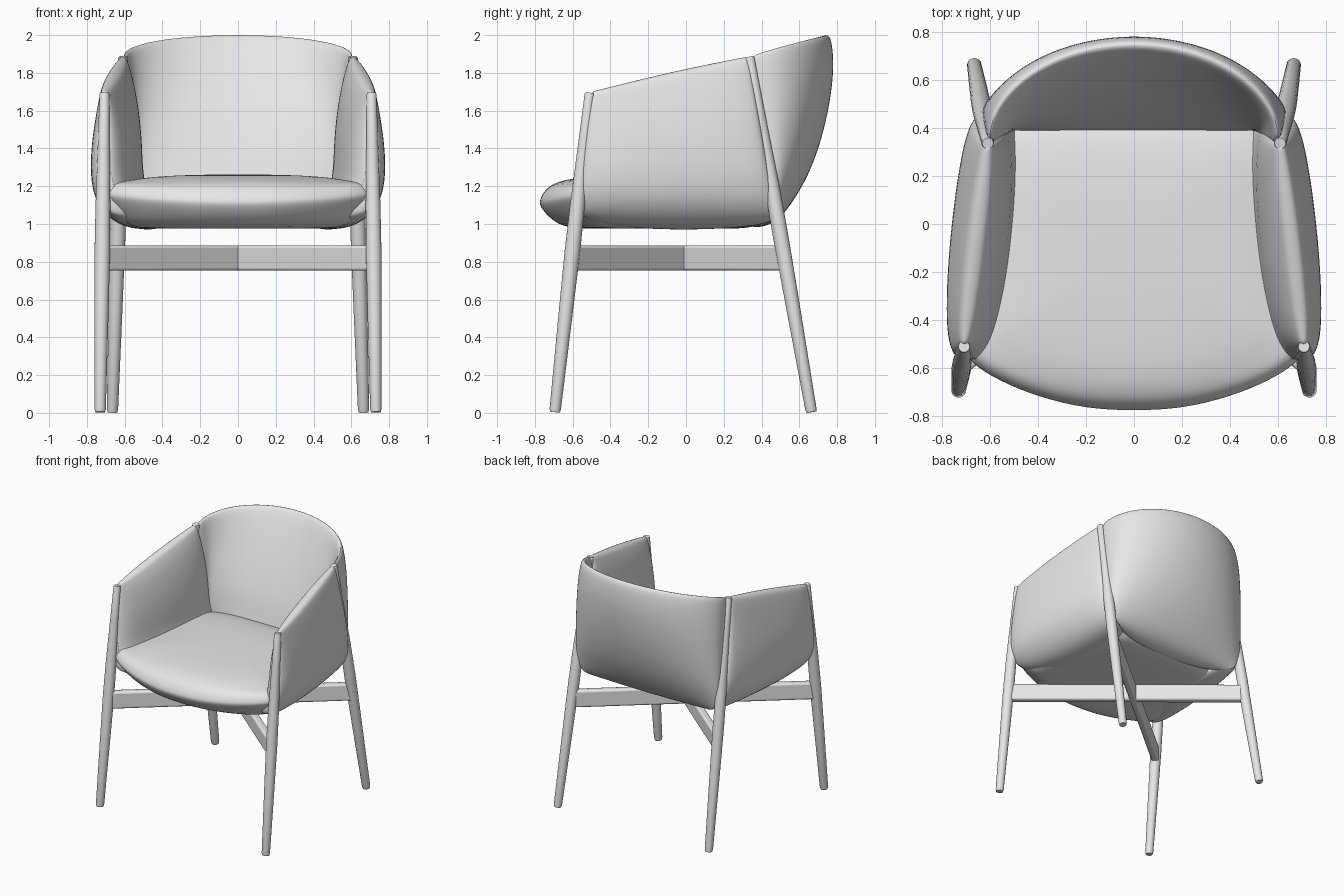
import bpy, bmesh
from math import sin, cos, pi, radians
from mathutils import Vector

if "Cube" in bpy.data.objects:
    bpy.data.objects.remove(bpy.data.objects["Cube"])

grey = bpy.data.materials.new("light grey")
grey.use_nodes = True
GREY = (0.8, 0.8, 0.8, 1)
grey.diffuse_color = GREY
grey.node_tree.nodes["Principled BSDF"].inputs["Base Color"].default_value = GREY


def lerp(a, b, t):
    return a + (b - a) * t


def loft(name, rings, smooth=0, angle=40):
    """Skin a list of closed rings and cap both ends."""
    bm = bmesh.new()
    loops = [[bm.verts.new(p) for p in ring] for ring in rings]
    for a, b in zip(loops, loops[1:]):
        for i in range(len(a)):
            j = (i + 1) % len(a)
            bm.faces.new((a[i], a[j], b[j], b[i]))
    bm.faces.new(loops[0])
    bm.faces.new(loops[-1])
    bmesh.ops.recalc_face_normals(bm, faces=bm.faces)
    mesh = bpy.data.meshes.new(name)
    bm.to_mesh(mesh)
    bm.free()
    mesh.materials.append(grey)
    obj = bpy.data.objects.new(name, mesh)
    bpy.context.collection.objects.link(obj)
    if smooth:
        sub = obj.modifiers.new("Subdivision", "SUBSURF")
        sub.levels = sub.render_levels = smooth
    bpy.ops.object.select_all(action="DESELECT")
    obj.select_set(True)
    bpy.context.view_layer.objects.active = obj
    bpy.ops.object.shade_smooth_by_angle(angle=radians(angle))
    return obj


# Leg centre lines on the +x side
FRONT = Vector((0.73, -0.694, 0.004)), Vector((0.707, -0.51, 1.695))
REAR = Vector((0.665, 0.664, 0.004)), Vector((0.608, 0.335, 1.885))


def leg_at(leg, z):
    return leg[0].lerp(leg[1], z / leg[1].z)


# Tapered round legs
LEG_PROFILE = [(0, 0.026), (0.01, 0.03), (0.3, 0.037), (0.5, 0.041),
               (0.65, 0.039), (0.85, 0.031), (0.995, 0.026), (1, 0.023)]
for side, side_name in ((1, "left"), (-1, "right")):
    for leg, end in ((FRONT, "front"), (REAR, "rear")):
        axis = (leg[1] - leg[0]).normalized()
        out = Vector((0, 1, 0)).cross(axis).normalized()
        back = axis.cross(out)
        rings = []
        for t, r in LEG_PROFILE:
            ring = [leg[0].lerp(leg[1], t) + (out * cos(k * pi / 10) + back * sin(k * pi / 10)) * r
                    for k in range(20)]
            rings.append([(side * p.x, p.y, max(p.z, 0)) for p in ring])
        loft(f"{end}_{side_name}_leg", rings)

# Crossed stretchers between opposite legs
for side, name in ((1, "stretcher_a"), (-1, "stretcher_b")):
    a, b = leg_at(FRONT, 0.818), leg_at(REAR, 0.818)
    a.x *= side
    b.x *= -side
    across = (b - a).cross(Vector((0, 0, 1))).normalized() * 0.027
    up = Vector((0, 0, 0.067))
    bar = loft(name, [[p + across + up, p - across + up, p - across - up, p + across - up]
                      for p in (a, b)])
    bevel = bar.modifiers.new("Bevel", "BEVEL")
    bevel.width = 0.015
    bevel.segments = 3

# Seat cushion: rim outline scaled inward above and below
HALF = [(0, -0.778), (0.2, -0.77), (0.4, -0.72), (0.56, -0.655), (0.69, -0.575),
        (0.715, -0.5), (0.67, -0.1), (0.63, 0.3), (0.5, 0.45), (0.25, 0.48), (0, 0.48)]
RIM = HALF + [(-x, y) for x, y in HALF[-2:0:-1]]
SEAT = [(0.1, 0.975), (0.4, 0.975), (0.7, 0.975), (0.85, 0.993), (0.95, 1.05), (1.0, 1.1),
        (1.0, 1.125), (0.96, 1.18), (0.88, 1.22), (0.72, 1.246), (0.4, 1.26), (0.1, 1.262)]
rings = []
for s, z in SEAT:
    rings.append([(x * s, -0.1 + (y + 0.1) * s, z + 0.09 * (x * s) ** 2 * (1 < z < 1.2))
                  for x, y in RIM])
loft("seat_cushion", rings, 2, 60)

# Arm panels: teardrop section (height fraction, offset outward from the leg plane)
ARM = [(1, 0.0), (0.99, 0.03), (0.95, 0.043), (0.84, 0.06), (0.62, 0.088), (0.4, 0.098),
       (0.22, 0.078), (0.1, 0.02), (0.02, -0.06), (0, -0.15), (0, -0.24), (0.07, -0.26),
       (0.17, -0.18), (0.3, -0.14), (0.5, -0.132), (0.7, -0.112), (0.88, -0.075),
       (0.96, -0.045), (0.99, -0.03)]
ARM_FULLNESS = [(0, 0.25), (0.02, 0.5), (0.1, 0.82), (0.3, 1.0), (0.5, 1.03),
                (0.7, 0.98), (0.88, 0.84), (0.98, 0.62), (1, 0.35)]
for side, side_name in ((1, "left"), (-1, "right")):
    rings = []
    for u, full in ARM_FULLNESS:
        low = lerp(0.98, 0.965, u) + 0.13 * (1 - full)
        top = lerp(1.70, 1.89, u) + 0.012 * sin(pi * u)
        ring = []
        for w, dx in ARM:
            z = lerp(low, top, w)
            p = leg_at(FRONT, z).lerp(leg_at(REAR, z), u)
            inner_rear = 1 + 0.15 * u * (dx < 0)
            ring.append((side * (p.x + dx * full * inner_rear), p.y, z))
        rings.append(ring)
    loft(f"{side_name}_arm_panel", rings, 2, 60)

# Curved backrest: (height fraction, plan depth, sideways offset, forward shift)
BACK = [(1, 0.41, 0.0, 0), (0.985, 0.437, 0.025, 0), (0.85, 0.445, 0.04, 0),
        (0.7, 0.405, 0.045, 0), (0.5, 0.33, 0.045, 0), (0.3, 0.225, 0.04, 0),
        (0.16, 0.12, 0.02, 0), (0.05, 0.02, -0.02, 0), (0.0, -0.08, -0.08, 0),
        (0.0, -0.12, -0.16, 0.06), (0.1, -0.06, -0.14, 0.07), (0.25, 0.01, -0.10, 0.06),
        (0.4, 0.065, -0.09, 0.05), (0.6, 0.165, -0.07, 0.03), (0.8, 0.28, -0.045, 0.01),
        (0.93, 0.355, -0.025, 0), (0.985, 0.39, -0.015, 0)]
rings = []
STEPS = 18
for i in range(STEPS + 1):
    t = lerp(-pi / 2, pi / 2, i / STEPS)
    c = max(cos(t), 0)
    end = 0.035 if i in (0, STEPS) else 0
    low = 0.98 + 0.04 * (1 - c)
    top = 1.885 + 0.12 * c ** 0.85
    ring = []
    for w, depth, dx, shift in BACK:
        z = lerp(low, top, w)
        p = leg_at(REAR, min(z, 1.885))
        x = p.x + (dx * c ** 0.4 if dx > 0 else dx)
        ring.append((x * sin(t), p.y - shift - end + depth * c ** 1.02, z))
    rings.append(ring)
loft("backrest", rings, 2, 60)
